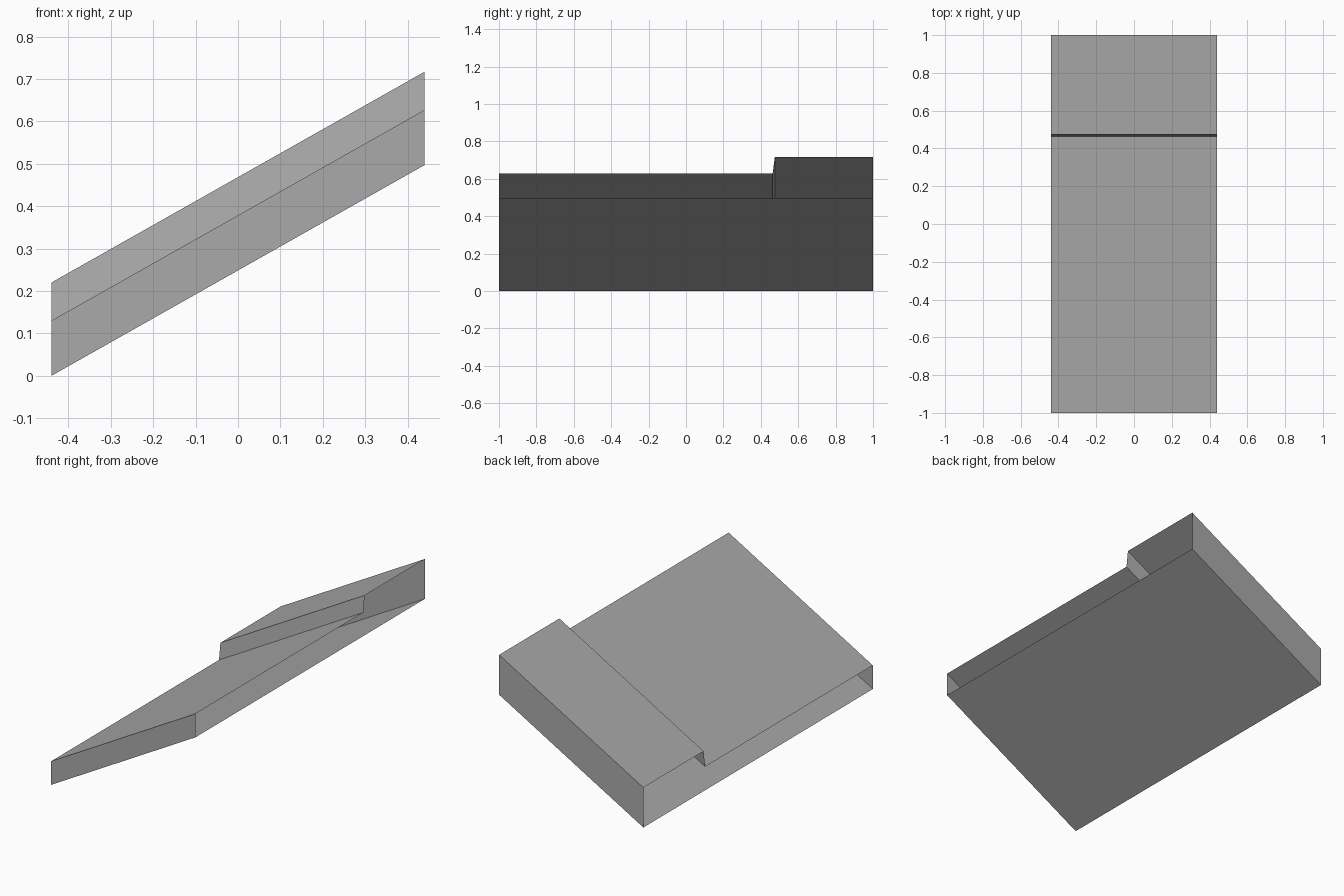
import bpy
import bmesh
from mathutils import Vector

cube = bpy.data.objects.get("Cube")
if cube:
    bpy.data.objects.remove(cube, do_unlink=True)

HALF_WIDTH, RISE = 0.44, 0.497

# Plain grey
grey = bpy.data.materials.new("plain_grey")
grey.use_nodes = True
colour = (0.4, 0.4, 0.4, 1)
grey.diffuse_color = colour
grey.node_tree.nodes["Principled BSDF"].inputs["Base Color"].default_value = colour

# Stepped profile (y, z): floor, back wall, raised top, riser, low top, front wall
profile = [(-1, 0), (1, 0), (1, 0.22), (0.475, 0.22), (0.463, 0.13), (-1, 0.13)]

# Sweep the profile up the slope, leaving both ends open
bm = bmesh.new()
verts = [bm.verts.new((-HALF_WIDTH, y, z)) for y, z in profile]
edges = [bm.edges.new((a, b)) for a, b in zip(verts, verts[1:] + verts[:1])]
swept = bmesh.ops.extrude_edge_only(bm, edges=edges)["geom"]
bmesh.ops.translate(bm, vec=Vector((2 * HALF_WIDTH, 0, RISE)),
                    verts=[g for g in swept if isinstance(g, bmesh.types.BMVert)])

# Point every face away from the middle of the sleeve
bm.normal_update()
floor = min(bm.faces, key=lambda f: f.calc_center_median().z)
if floor.normal.z > 0:
    bmesh.ops.reverse_faces(bm, faces=bm.faces[:])

mesh = bpy.data.meshes.new("sloped_sleeve")
bm.to_mesh(mesh)
bm.free()
mesh.materials.append(grey)
sleeve = bpy.data.objects.new("sloped_sleeve", mesh)
bpy.context.collection.objects.link(sleeve)
